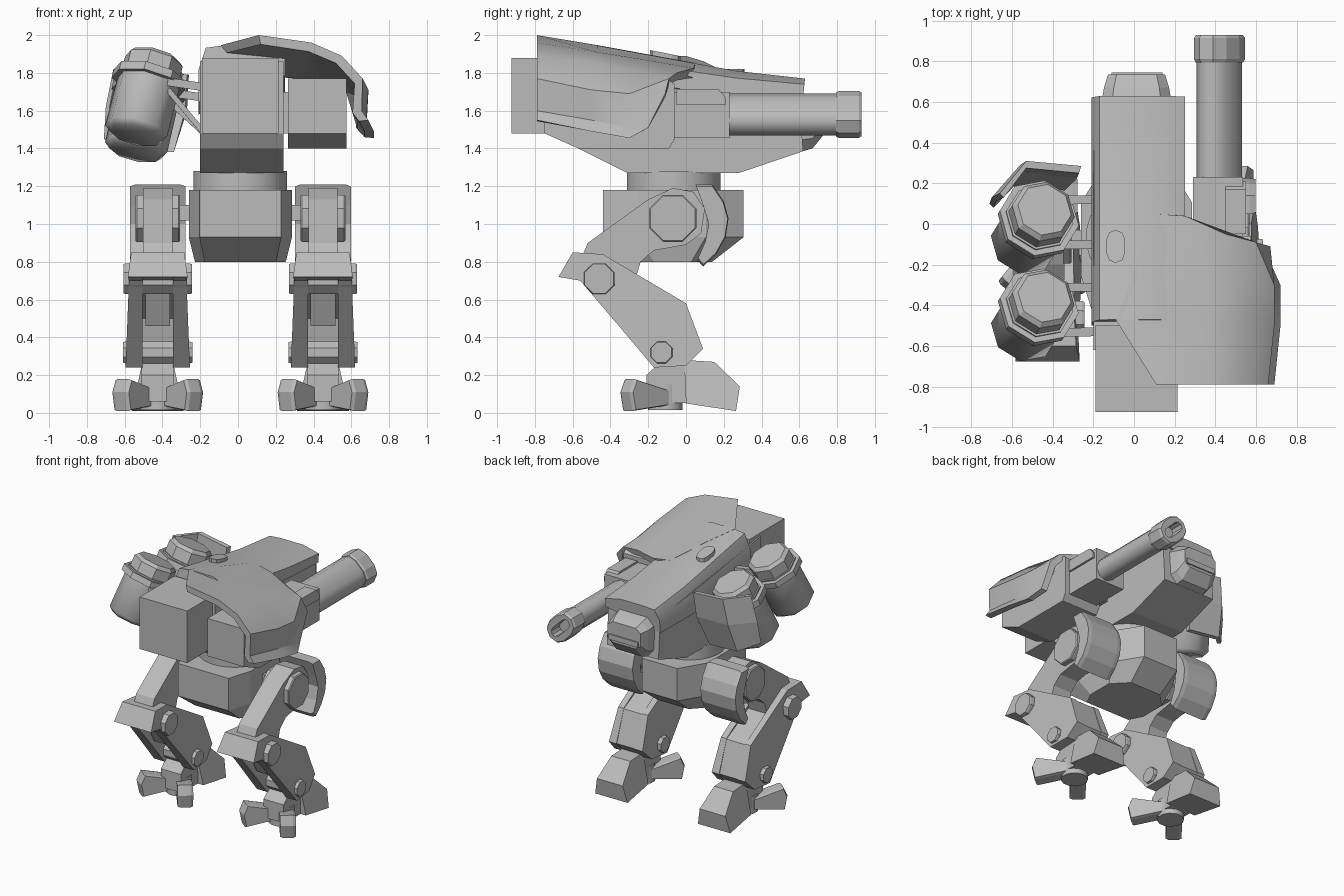
import bpy, bmesh, math
from mathutils import Vector

cube = bpy.data.objects.get("Cube")
if cube:
    bpy.data.objects.remove(cube, do_unlink=True)

grey = bpy.data.materials.new("plain grey")
grey.use_nodes = True
grey.diffuse_color = (0.5, 0.5, 0.5, 1)
grey.node_tree.nodes["Principled BSDF"].inputs["Base Color"].default_value = (0.5, 0.5, 0.5, 1)


def loft(name, rings, smooth=0, loc=(0, 0, 0), turn=0):
    """Skin a list of closed point rings and cap both ends."""
    bm = bmesh.new()
    rows = [[bm.verts.new(p) for p in ring] for ring in rings]
    n = len(rows[0])
    for a, b in zip(rows, rows[1:]):
        for i in range(n):
            j = (i + 1) % n
            bm.faces.new((a[i], a[j], b[j], b[i]))
    bm.faces.new(rows[0])
    bm.faces.new(rows[-1])
    bmesh.ops.recalc_face_normals(bm, faces=bm.faces)
    me = bpy.data.meshes.new(name)
    bm.to_mesh(me)
    bm.free()
    me.materials.append(grey)
    ob = bpy.data.objects.new(name, me)
    ob.location = loc
    ob.rotation_euler.z = turn
    bpy.context.collection.objects.link(ob)
    if smooth:
        bpy.ops.object.select_all(action='DESELECT')
        bpy.context.view_layer.objects.active = ob
        ob.select_set(True)
        bpy.ops.object.shade_smooth_by_angle(angle=math.radians(smooth))


def prism(name, profile, x0, x1, shrink=1, edge=0.03, **kw):
    """Side profile (y, z) swept across x, with optional chamfered ends."""
    cy = sum(p[0] for p in profile) / len(profile)
    cz = sum(p[1] for p in profile) / len(profile)
    steps = [(x0, 1), (x1, 1)]
    if shrink < 1:
        steps = [(x0, shrink), (x0 + edge, 1), (x1 - edge, 1), (x1, shrink)]
    loft(name, [[(x, cy + (y - cy) * s, cz + (z - cz) * s) for y, z in profile]
                for x, s in steps], **kw)


def box(name, x, y, z):
    prism(name, [(y[0], z[0]), (y[1], z[0]), (y[1], z[1]), (y[0], z[1])], *x)


def turned(name, p0, p1, steps, sides=8, smooth=50):
    """Faceted lathe from p0 to p1; steps are (fraction, radius)."""
    p0, p1 = Vector(p0), Vector(p1)
    rot = (p1 - p0).to_track_quat('Z', 'Y').to_matrix()
    angles = [math.tau * (i + 0.5) / sides for i in range(sides)]
    loft(name, [[p0.lerp(p1, t) + rot @ Vector((r * math.cos(a), r * math.sin(a), 0)) for a in angles]
                for t, r in steps], smooth=smooth)


def rod(name, p0, p1, r, sides=8, smooth=0):
    turned(name, p0, p1, [(0, r), (1, r)], sides, smooth)


def stadium(r, stretch):
    """Rounded slot outline, long along its first axis."""
    pts = []
    for s in (1, -1):
        for k in range(-2, 3):
            a = k * math.pi / 4
            pts.append((s * (stretch + r * math.cos(a)), s * r * math.sin(a)))
    return pts


def shell(name, rows, core, thick, smooth=0):
    """Curved plate: each outer row is doubled towards the core point (x, z)."""
    rings = []
    for row in rows:
        inner = []
        for p in map(Vector, row):
            d = Vector((core[0], p.y, core[1])) - p
            inner.append(p + d.normalized() * thick)
        rings.append(row + inner[::-1])
    loft(name, rings, smooth)


MID = 0.0125

# Hull and hood
prism("hull", [(-.62, 1.86), (.27, 1.74), (.6, 1.7), (.62, 1.385), (.28, 1.27),
               (-.31, 1.27), (-.57, 1.4), (-.62, 1.48)], -.2, .24)
section = [(-.21, -.3), (-.21, -.13), (-.17, -.012), (-.08, 0), (.115, 0), (.25, -.05), (.25, -.16)]
loft("hood", [[(x, y + .1 * dz * squash, top + dz * squash) for x, dz in section]
              for y, top, squash in ((-.47, 1.945, 1), (.05, 1.85, .9), (.27, 1.81, .75), (.63, 1.77, .6))],
     smooth=35)
loft("nose", [[(MID + x * w, y, low + z * (high - low)) for x, z in
               ((-1, .2), (-.7, 0), (.7, 0), (1, .2), (1, .8), (.7, 1), (-.7, 1), (-1, .8))]
              for y, w, low, high in ((.58, .175, 1.375, 1.7), (.67, .16, 1.4, 1.67), (.735, .14, 1.48, 1.64))])
box("nose_lip", (-.11, .14), (.66, .745), (1.5, 1.54))
loft("roof_hatch", [[(-.09 + v, -.11 + u, z - .2 * u) for u, v in stadium(.045, .036)] for z in (1.84, 1.905)])

# Shoulder shield over the gun, flush with the hood
shell("shoulder_shield", [
    [(.11, -.79, 2.0), (.39, -.79, 1.96), (.55, -.79, 1.89), (.66, -.79, 1.77), (.655, -.79, 1.6), (.69, -.79, 1.55)],
    [(-.09, -.47, 1.947), (.38, -.47, 1.91), (.56, -.47, 1.85), (.69, -.5, 1.71), (.68, -.5, 1.55), (.72, -.5, 1.49)],
    [(.0, -.25, 1.907), (.36, -.25, 1.875), (.56, -.25, 1.81), (.69, -.3, 1.69), (.68, -.3, 1.51), (.72, -.3, 1.455)],
    [(.1, .05, 1.852), (.25, .04, 1.825), (.45, -.05, 1.8), (.6, -.09, 1.77), (.67, -.11, 1.69), (.675, -.2, 1.51)]],
    (.22, 1.5), .05, 30)

# Rear engine boxes and their link
box("rear_engine", (-.19, .215), (-.925, -.5), (1.48, 1.88))
prism("gun_housing", [(-.75, 1.77), (-.75, 1.48), (-.57, 1.4), (-.09, 1.4), (-.06, 1.45), (-.06, 1.74), (-.1, 1.77)],
      .265, .575)
box("housing_link", (.2, .29), (-.55, .0), (1.48, 1.7))

# Gun: a flattened barrel rolled on its long axis
ROLL = math.sqrt(.5)


def gun_ring(y, r, stretch):
    return [(.42 + (u + v) * ROLL, y, 1.58 + (v - u) * ROLL) for u, v in stadium(r, stretch)]


box("gun_receiver", (.29, .535), (-.06, .23), (1.455, 1.7))
prism("receiver_rail", [(-.05, 1.63), (.21, 1.63), (.21, 1.67), (.17, 1.715), (-.05, 1.715)], .45, .55)
loft("gun_barrel", [gun_ring(y, .08, .045) for y in (.2, .82)], smooth=50)
loft("gun_muzzle", [gun_ring(*s) for s in ((.795, .085, .045), (.81, .093, .045), (.915, .093, .045),
                                           (.93, .083, .045), (.93, .035, .06), (.83, .035, .06))])

# Launcher pods with caps, collars and struts
for name, y, top, low in (("front", .07, 1.84, 1.38), ("rear", -.36, 1.88, 1.47)):
    a, b = Vector((-.545, y - .17, low)), Vector((-.44, y, top))
    turned(name + "_pod", a, b, [(0, .14), (.06, .17), (.78, .17)])
    turned(name + "_pod_cap", a, b, [(.7, .158), (.95, .158), (1, .135)], smooth=0)
    turned(name + "_pod_collar", a.lerp(b, .66), a.lerp(b, .76), [(0, .2), (1, .2)], smooth=0)
    for side in (-.12, .1):
        hub = a.lerp(b, .69) + Vector((.1, side, 0))
        foot = Vector((-.17, y + side - .05, hub.z - .03))
        rod(name + "_pod_arm", hub, foot, .03, 4)
        rod(name + "_pod_brace", hub - Vector((0, 0, .04)), (foot.x, foot.y, 1.47), .02, 4)
loft("pod_plate", [
    [(-.66, .15, 1.82), (-.53, .31, 1.82), (-.26, .285, 1.79), (-.27, .25, 1.79), (-.53, .275, 1.82), (-.64, .13, 1.82)],
    [(-.7, .13, 1.62), (-.56, .29, 1.62), (-.27, .26, 1.6), (-.28, .225, 1.6), (-.56, .255, 1.62), (-.68, .11, 1.62)],
    [(-.71, .1, 1.45), (-.59, .22, 1.4), (-.34, .2, 1.38), (-.34, .165, 1.38), (-.59, .185, 1.4), (-.69, .08, 1.45)]])

# Waist ring and pelvis
rod("waist_ring", (MID, -.065, 1.17), (MID, -.065, 1.28), .25, 24, 30)
plan = [(-.215, -.375), (.215, -.375), (.273, -.19), (.273, .17), (.15, .37), (-.15, .37), (-.273, .17), (-.273, -.19)]
loft("pelvis", [[(MID + x * sx, -.065 + y * sy, z) for x, y in plan]
                for z, sx, sy in ((.8, .88, .55), (.93, 1, 1), (1.18, 1, 1))])
rod("hip_axle", (-.4, -.07, 1.06), (.425, -.07, 1.06), .057, 4)

# Legs
thigh = [(-.57, .78), (-.52, .9), (-.2, 1.13), (-.07, 1.19), (.04, 1.17), (.1, 1.08), (.08, .95),
         (0, .89), (-.17, .86), (-.24, .8), (-.27, .7), (-.4, .64)]
fender = [(.05, 1.21), (.14, 1.21), (.2, 1.12), (.225, 1.03), (.21, .93), (.16, .84), (.09, .775),
          (.06, .81), (.1, .9), (.12, 1.0), (.09, 1.1)]
shin = [(-.675, .72), (-.6, .85), (-.44, .84), (0, .58), (.09, .34), (0, .25), (-.17, .24), (-.33, .43), (-.56, .7)]
shin_front = [(-.5, .83), (0, .575), (.085, .34), (0, .25), (-.07, .3), (-.12, .5), (-.42, .7)]
knee = [(-.675, .72), (-.6, .85), (-.44, .84), (-.52, .7)]
calf = [(-.46, .72), (-.3, .72), (-.2, .46), (-.32, .46)]
ankle = [(-.21, .06), (-.21, .2), (-.1, .3), (0, .28), (.02, .05)]
toe = [(0, .05), (-.01, .28), (.15, .27), (.285, .14), (.265, .01)]
claw = [(-.25, .18), (-.02, .12), (-.02, .04), (-.26, .01), (-.28, .11)]


def shin_half(y, z):
    """Half width of the shin, narrower to the knee and the front."""
    return .182 - .067 * y - .096 * z


def toe_half(y, z):
    return .14 - .22 * z


for side, s in (("left", 1), ("right", -1)):
    cx = MID + s * .4375

    def across(part, profile, half, shrink=1, edge=.03):
        prism(side + "_" + part, profile, cx - half, cx + half, shrink, edge)

    def tapered(part, profile, half):
        loft(side + "_" + part, [[(cx + d * half(y, z), y, z) for y, z in profile] for d in (-1, 1)])

    def joint(part, y, z, r, half):
        turned(side + "_" + part, (cx - half, y, z), (cx + half, y, z),
               [(0, r * .95), (.03, r), (.97, r), (1, r * .95)], 8, 0)

    across("thigh", thigh, .078)
    joint("hip_disc", -.07, 1.03, .135, .118)
    across("hip_fender", fender, .148, .95, .03)
    tapered("knee_cap", knee, shin_half)
    for d in (-1, 1):
        loft(side + "_shin_plate", [[(cx + d * .08, y, z) for y, z in shin],
                                    [(cx + d * shin_half(y, z), y, z) for y, z in shin]])
        prism(side + "_rear_claw", claw, -.055, .055, .92, .02,
              loc=(cx + d * .03, -.1, 0), turn=d * math.radians(38))
    across("shin_front", shin_front, .085)
    across("calf", calf, .065)
    joint("knee_disc", -.46, .71, .088, .181)
    joint("ankle_disc", -.13, .32, .062, .183)
    across("ankle", ankle, .085)
    tapered("front_toe", toe, toe_half)
    rod(side + "_heel_base", (cx, -.11, .015), (cx, -.11, .15), .095, 12, 40)
